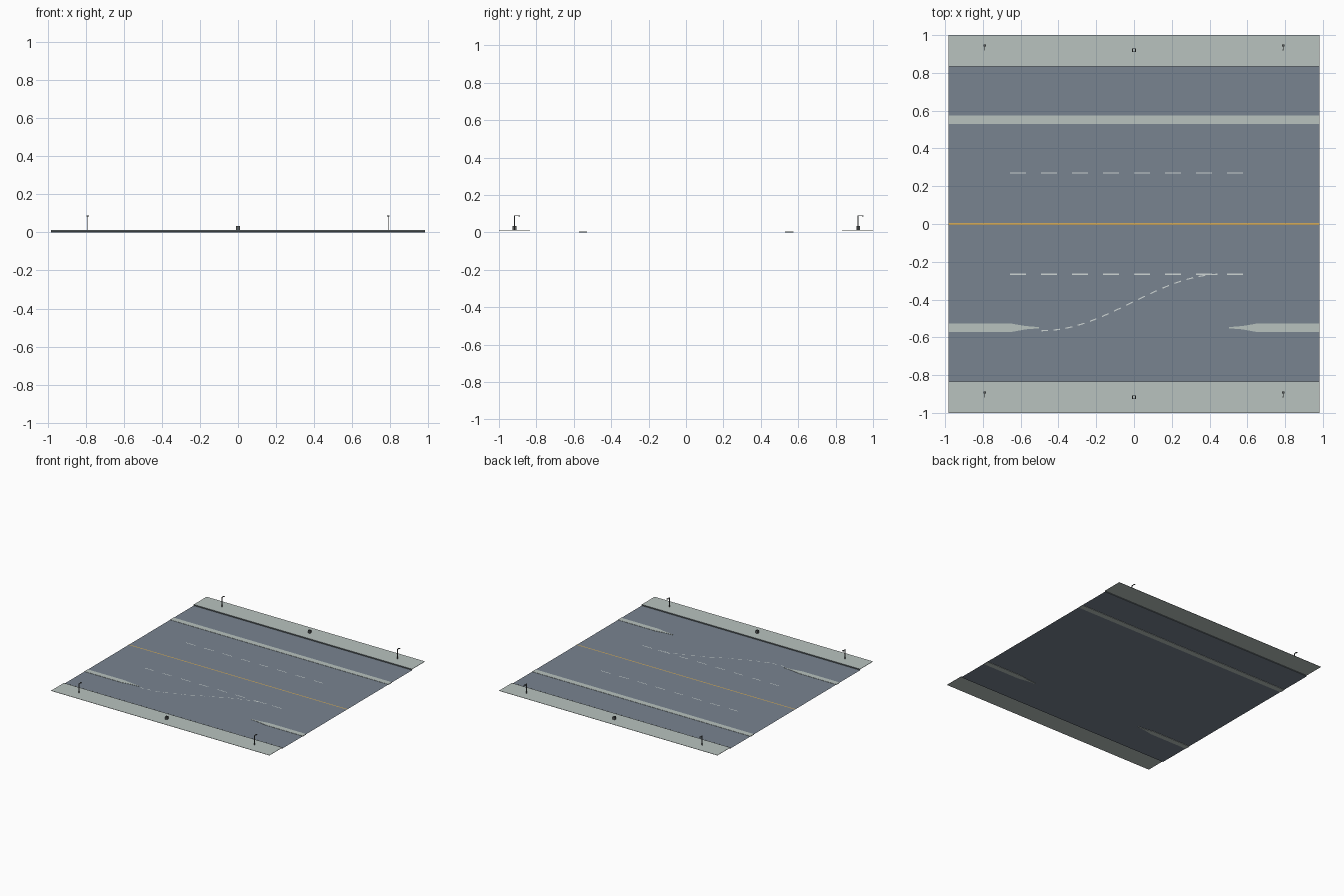
import bpy, bmesh, math
from mathutils import Matrix, Vector

cube = bpy.data.objects.get("Cube")
if cube:
    bpy.data.objects.remove(cube, do_unlink=True)

HALF = 0.983       # half length of the street along x
KERB_Y = 0.835
ROAD_Z = 0.003
WALK_Z = 0.012
MARK_Z = ROAD_Z + 0.001


def material(name, rgb):
    m = bpy.data.materials.new(name)
    m.use_nodes = True
    m.diffuse_color = (*rgb, 1)
    m.node_tree.nodes["Principled BSDF"].inputs["Base Color"].default_value = (*rgb, 1)
    return m


ASPHALT = material("asphalt", (0.19, 0.23, 0.28))
CONCRETE = material("pale concrete", (0.48, 0.54, 0.52))
KERB = material("dark kerb", (0.10, 0.12, 0.13))
WHITE = material("lane paint", (0.62, 0.67, 0.66))
YELLOW = material("yellow paint", (0.66, 0.41, 0.10))
METAL = material("dark metal", (0.10, 0.11, 0.11))


def finish(bm, name, mat):
    mesh = bpy.data.meshes.new(name)
    bm.to_mesh(mesh)
    bm.free()
    mesh.materials.append(mat)
    obj = bpy.data.objects.new(name, mesh)
    bpy.context.collection.objects.link(obj)
    return obj


def add_face(bm, points):
    return bm.faces.new([bm.verts.new(p) for p in points])


def add_rect(bm, x0, x1, y0, y1, z):
    return add_face(bm, [(x0, y0, z), (x1, y0, z), (x1, y1, z), (x0, y1, z)])


def add_box(bm, center, size):
    bmesh.ops.create_cube(bm, size=1, matrix=Matrix.Translation(center)
                          @ Matrix.Diagonal((*size, 1)))


def prism(name, outline, z0, z1, mat):
    bm = bmesh.new()
    face = add_face(bm, [(x, y, z0) for x, y in outline])
    top = bmesh.ops.extrude_face_region(bm, geom=[face], use_keep_orig=True)
    verts = [v for v in top["geom"] if isinstance(v, bmesh.types.BMVert)]
    bmesh.ops.translate(bm, verts=verts, vec=(0, 0, z1 - z0))
    bmesh.ops.recalc_face_normals(bm, faces=bm.faces)
    return finish(bm, name, mat)


# Road surface
bm = bmesh.new()
add_rect(bm, -HALF, HALF, -KERB_Y, KERB_Y, ROAD_Z)
finish(bm, "road", ASPHALT)

# Pavements with kerb faces
for side, label in ((-1, "front"), (1, "back")):
    y0, y1 = sorted((side * KERB_Y, side))
    prism(label + "_pavement", [(-HALF, y0), (HALF, y0), (HALF, y1), (-HALF, y1)],
          WALK_Z - 0.002, WALK_Z, CONCRETE)
    bm = bmesh.new()
    y = side * (KERB_Y - 0.0005)
    wall = [(-HALF, y, ROAD_Z), (HALF, y, ROAD_Z), (HALF, y, WALK_Z), (-HALF, y, WALK_Z)]
    add_face(bm, wall if side > 0 else wall[::-1])
    finish(bm, label + "_kerb", KERB)

# Medians: one full strip behind, two tapered strips in front
prism("back_median", [(-HALF, 0.53), (HALF, 0.53), (HALF, 0.575), (-HALF, 0.575)],
      0, 0.005, CONCRETE)
for side, label in ((-1, "right"), (1, "left")):
    taper = [(HALF, -0.571), (0.645, -0.571), (0.575, -0.558), (0.502, -0.552),
             (0.502, -0.546), (0.575, -0.54), (0.645, -0.528), (HALF, -0.528)]
    prism(label + "_median", [(side * x, y) for x, y in taper], 0, 0.005, CONCRETE)

# Centre line
bm = bmesh.new()
add_rect(bm, -HALF, HALF, -0.004, 0.004, MARK_Z)
finish(bm, "centre_line", YELLOW)

# Straight lane dashes
for y, label in ((-0.266, "front"), (0.27, "back")):
    bm = bmesh.new()
    for i in range(8):
        x = -0.656 + 0.164 * i
        add_rect(bm, x, x + 0.085, y - 0.003, y + 0.003, MARK_Z)
    finish(bm, label + "_lane_dashes", WHITE)


# Curved lane-change dashes
def merge_point(t):
    return Vector((-0.49 + 0.96 * t, -0.415 - 0.15 * math.cos(math.pi * t), MARK_Z + 0.0005))


bm = bmesh.new()
COUNT = 15
for i in range(COUNT):
    a = merge_point(i / COUNT)
    b = merge_point((i + 0.55) / COUNT)
    n = Vector((a.y - b.y, b.x - a.x, 0)).normalized() * 0.003
    add_face(bm, [a - n, b - n, b + n, a + n])
finish(bm, "merge_dashes", WHITE)

# Street lamps and open litter bins on both pavements
for y, row in ((-0.917, "front"), (0.92, "back")):
    for x, label in ((-0.79, "right"), (0.79, "left")):
        bm = bmesh.new()
        add_box(bm, (x, y, 0.05), (0.005, 0.005, 0.078))
        add_box(bm, (x, y + 0.012, 0.088), (0.004, 0.028, 0.004))
        add_box(bm, (x, y + 0.025, 0.087), (0.012, 0.009, 0.005))
        finish(bm, f"{row}_{label}_lamp", METAL)
    bm = bmesh.new()
    for s in (-1, 1):
        add_box(bm, (s * 0.008, y, 0.023), (0.003, 0.019, 0.022))
        add_box(bm, (0, y + s * 0.008, 0.023), (0.013, 0.003, 0.022))
    finish(bm, row + "_litter_bin", METAL)
